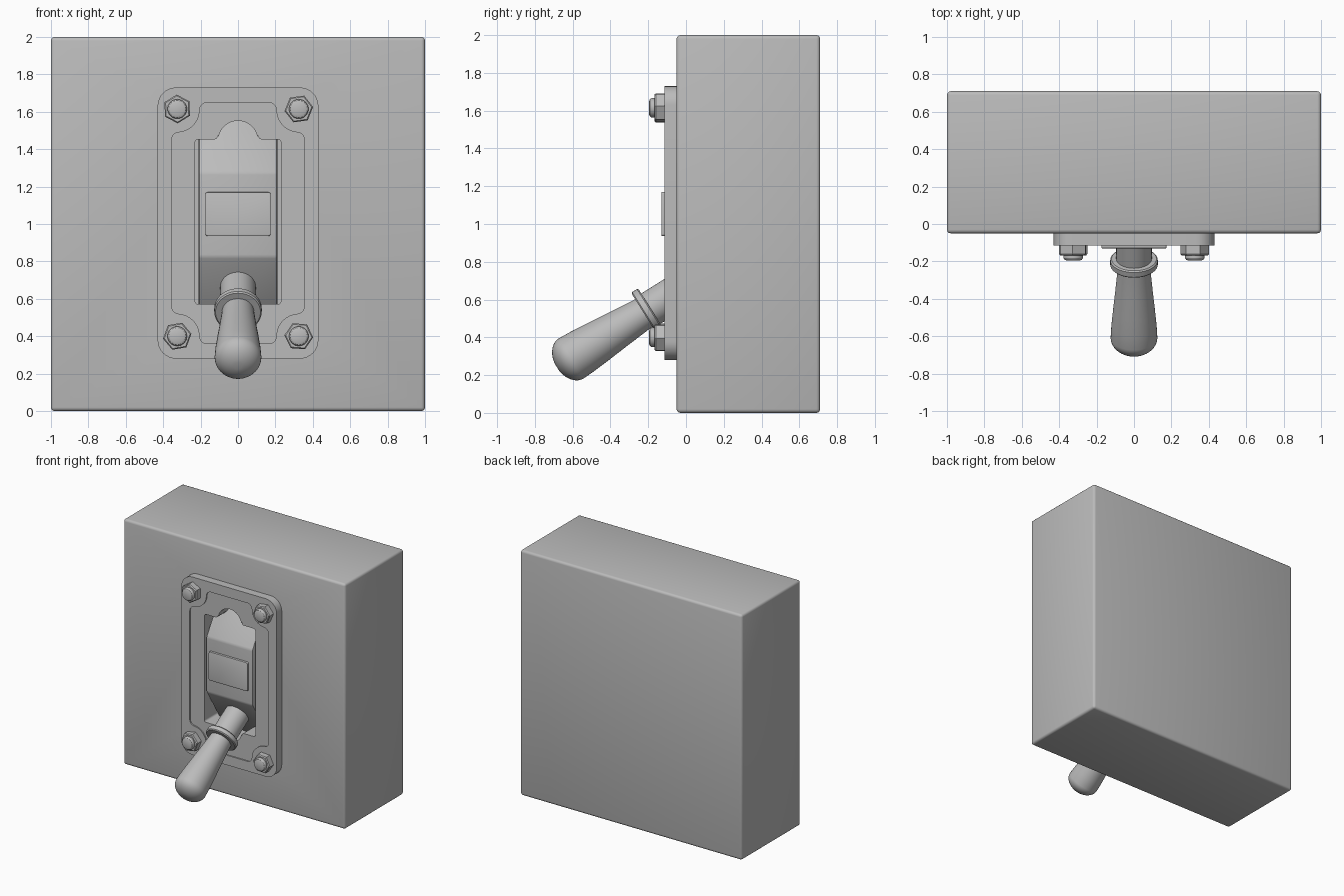
import bpy, bmesh, math
from mathutils import Vector, Matrix

if "Cube" in bpy.data.objects:
    bpy.data.objects.remove(bpy.data.objects["Cube"])

grey = bpy.data.materials.new("mid_grey")
grey.diffuse_color = (0.5, 0.5, 0.5, 1)
grey.use_nodes = True
grey.node_tree.nodes["Principled BSDF"].inputs["Base Color"].default_value = grey.diffuse_color


def finish(name, bm):
    bmesh.ops.recalc_face_normals(bm, faces=bm.faces[:])
    me = bpy.data.meshes.new(name)
    bm.to_mesh(me)
    bm.free()
    ob = bpy.data.objects.new(name, me)
    bpy.context.collection.objects.link(ob)
    me.materials.append(grey)
    me.shade_smooth()
    me.set_sharp_from_angle(angle=math.radians(32))
    return ob


def prism(name, pts, a, b, axis="y", bevel=0.0, seg=2):
    """Extrude a closed outline: (x, z) along y, or (y, z) along x."""
    bm = bmesh.new()
    put = (lambda p, d: (p[0], d, p[1])) if axis == "y" else (lambda p, d: (d, p[0], p[1]))
    lo = [bm.verts.new(put(p, a)) for p in pts]
    hi = [bm.verts.new(put(p, b)) for p in pts]
    n = len(pts)
    bm.faces.new(lo)
    bm.faces.new(hi[::-1])
    for i in range(n):
        j = (i + 1) % n
        bm.faces.new((lo[i], hi[i], hi[j], lo[j]))
    if bevel:
        bmesh.ops.recalc_face_normals(bm, faces=bm.faces[:])
        sharp = [e for e in bm.edges if e.calc_face_angle(0) > 0.4]
        bmesh.ops.bevel(bm, geom=sharp, offset=bevel, segments=seg,
                        affect='EDGES', profile=0.5, clamp_overlap=True)
    return finish(name, bm)


def lathe(name, prof, origin, direction, sides=48, spin=0.0):
    """Turn (radius, distance) points around a direction."""
    bm = bmesh.new()
    m = Matrix.Translation(origin) @ Vector(direction).to_track_quat('Z', 'Y').to_matrix().to_4x4()
    rings = []
    for r, s in prof:
        rings.append([bm.verts.new(m @ Vector((r * math.cos(t), r * math.sin(t), s)))
                      for t in (spin + 2 * math.pi * i / sides for i in range(sides))])
    for p, q in zip(rings, rings[1:]):
        for i in range(sides):
            j = (i + 1) % sides
            bm.faces.new((p[i], p[j], q[j], q[i]))
    bm.faces.new(rings[0][::-1])
    bm.faces.new(rings[-1])
    return finish(name, bm)


def arc(cx, cz, r, a0, a1, n=8):
    return [(cx + r * math.cos(math.radians(a0 + (a1 - a0) * i / n)),
             cz + r * math.sin(math.radians(a0 + (a1 - a0) * i / n))) for i in range(n + 1)]


def mirror4(quarter, cz):
    """Quarter outline from the top towards the right, mirrored to all corners."""
    right = quarter + [(x, -z) for x, z in reversed(quarter)]
    full = right + [(-x, z) for x, z in reversed(right)]
    out = []
    for x, z in full:
        p = (x, z + cz)
        if not out or math.dist(p, out[-1]) > 1e-4:
            out.append(p)
    if math.dist(out[0], out[-1]) < 1e-4:
        out.pop()
    return out


def cut(target, cutter):
    mod = target.modifiers.new("cut", 'BOOLEAN')
    mod.object = cutter
    mod.solver = 'EXACT'
    bpy.context.view_layer.update()
    dg = bpy.context.evaluated_depsgraph_get()
    me = bpy.data.meshes.new_from_object(target.evaluated_get(dg))
    target.modifiers.clear()
    target.data = me
    me.shade_smooth()
    me.set_sharp_from_angle(angle=math.radians(32))


CZ = 1.005

# housing and faceplate
box = prism("housing", [(-1, 0), (1, 0), (1, 2), (-1, 2)], -0.05, 0.71, bevel=0.02, seg=3)
plate = prism("faceplate", mirror4(arc(0.33, 0.625, 0.1, 90, 0), CZ), -0.115, -0.045)

# shallow panel with corners curving around the bolts
panel_q = (arc(0.165, 0.605, 0.04, 90, 0, 5) + arc(0.325, 0.605, 0.12, 185, 265, 8)
           + arc(0.315, 0.445, 0.04, 85, 0, 5))
panel_cut = prism("panel_cutter", mirror4(panel_q, CZ), -0.2, -0.105)

# opening with rounded notches at top and bottom
slot_q = (arc(0, 0.435, 0.105, 90, 12, 9) + arc(0.128, 0.46, 0.02, 180, 270, 4)
          + arc(0.215, 0.425, 0.015, 90, 0, 3))
slot_cut = prism("slot_cutter", mirror4(slot_q, 1.012), -0.3, 0.14)

cut(plate, panel_cut)
cut(plate, slot_cut)
cut(box, slot_cut)
for c in (panel_cut, slot_cut):
    bpy.data.objects.remove(c)

# rocker inside the opening and its raised label plate
prism("rocker", [(-0.112, 0.825), (-0.112, 1.275), (0.15, 1.69), (0.15, 0.41)],
      -0.21, 0.21, axis="x", bevel=0.012)
prism("label_plate", mirror4(arc(0.163, 0.105, 0.012, 90, 0, 4), 1.053), -0.13, -0.1, bevel=0.004)

# hex nuts and bolt ends
for i, (x, z) in enumerate([(-0.325, 1.615), (0.325, 1.615), (-0.325, 0.4), (0.325, 0.4)]):
    spin = math.radians((32, 8, 10, -4)[i])
    lathe("nut", [(0.077, 0), (0.077, 0.048), (0.07, 0.056)], (x, -0.112, z), (0, -1, 0), 6, spin)
    lathe("bolt", [(0.052, 0), (0.052, 0.07), (0.046, 0.079), (0.034, 0.084)],
          (x, -0.112, z), (0, -1, 0), 32)

# lever: shaft, collar and rounded grip along one tilted axis
tilt = math.radians(32)
axis = (0, -math.cos(tilt), -math.sin(tilt))
base = (0, -0.205, 0.54)
lathe("lever_shaft", [(0.095, -0.32), (0.095, 0.0)], base, axis)
lathe("lever_collar", [(0.09, -0.022), (0.12, -0.022), (0.127, -0.015), (0.127, 0.015),
                       (0.12, 0.022), (0.08, 0.022)], base, axis)
grip = [(0.085, 0.0), (0.088, 0.05), (0.1, 0.18), (0.112, 0.3), (0.121, 0.4)]
grip += [(0.125 * math.cos(t), 0.475 + 0.09 * math.sin(t))
         for t in (math.radians(a) for a in range(0, 88, 8))]
lathe("lever_grip", grip, base, axis)
